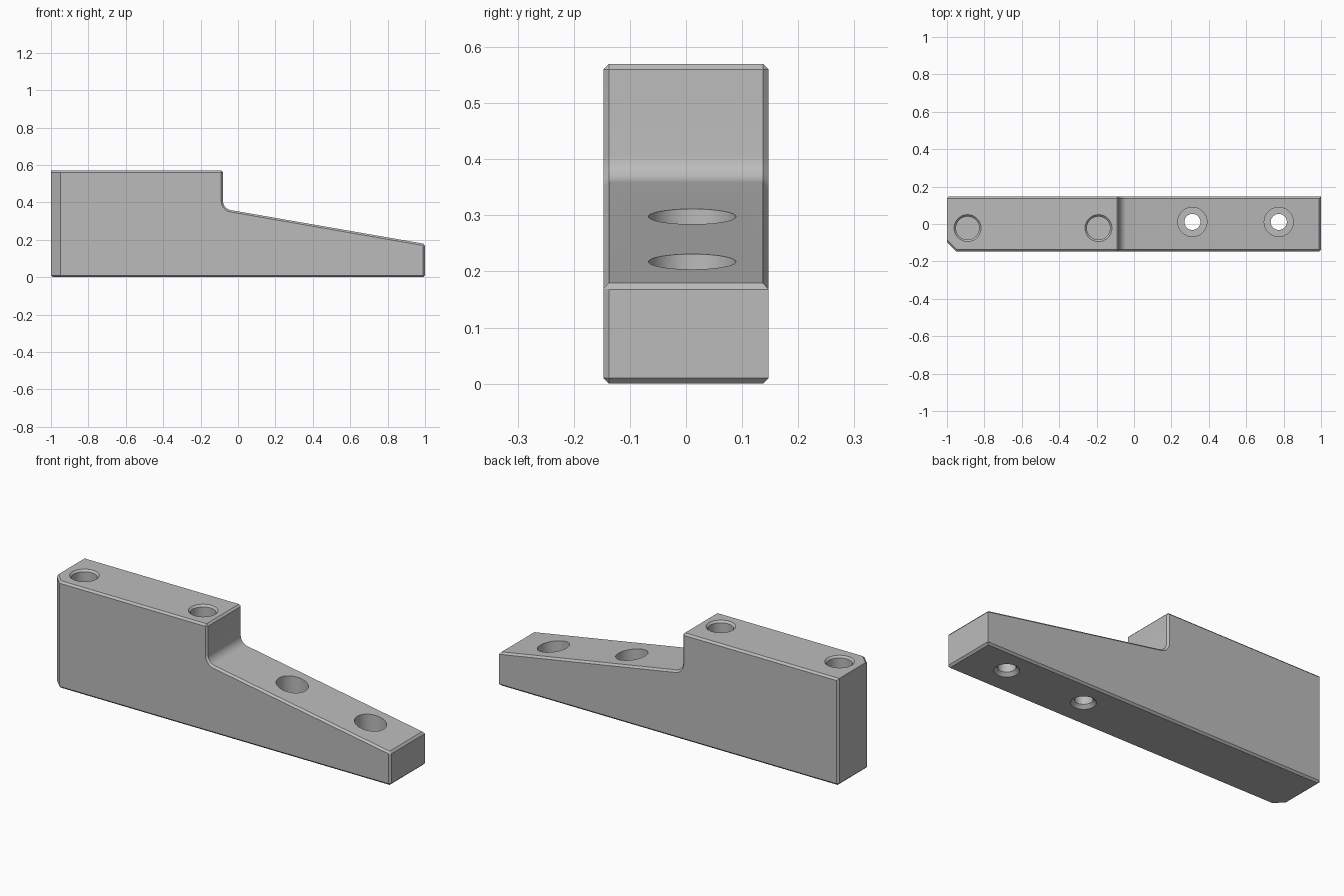
import bpy
import bmesh
import math
from mathutils import Vector

cube = bpy.data.objects.get("Cube")
if cube:
    bpy.data.objects.remove(cube, do_unlink=True)

HALF = 0.147      # half width
TOP = 0.57        # block height
STEP_X = -0.08    # step face
STEP_Z = 0.366    # ramp height at the step
TIP_Z = 0.178     # ramp height at the tip
CHAMFER = 0.01

steel = bpy.data.materials.new("Grey steel")
steel.use_nodes = True
grey = (0.5, 0.5, 0.5, 1)
steel.diffuse_color = grey
steel.node_tree.nodes["Principled BSDF"].inputs["Base Color"].default_value = grey


def make_object(name, bm):
    bmesh.ops.recalc_face_normals(bm, faces=bm.faces)
    mesh = bpy.data.meshes.new(name)
    bm.to_mesh(mesh)
    bm.free()
    mesh.materials.append(steel)
    obj = bpy.data.objects.new(name, mesh)
    bpy.context.collection.objects.link(obj)
    return obj


def mid(e):
    return (e.verts[0].co + e.verts[1].co) / 2


def near(a, b):
    return abs(a - b) < 0.002


def bevel(bm, edges, offset, segments=1):
    bmesh.ops.bevel(bm, geom=edges, offset=offset, offset_type='OFFSET',
                    segments=segments, profile=0.5, affect='EDGES',
                    clamp_overlap=False)
    bm.normal_update()


# Stepped body: side profile extruded across the width
bm = bmesh.new()
profile = [(-1, 0), (1, 0), (1, TIP_Z), (STEP_X, STEP_Z), (STEP_X, TOP), (-1, TOP)]
face = bm.faces.new([bm.verts.new((x, -HALF, z)) for x, z in profile])
ext = bmesh.ops.extrude_face_region(bm, geom=[face])
moved = [v for v in ext["geom"] if isinstance(v, bmesh.types.BMVert)]
bmesh.ops.translate(bm, verts=moved, vec=Vector((0, 2 * HALF, 0)))
bmesh.ops.recalc_face_normals(bm, faces=bm.faces)
bm.normal_update()

# Fillet in the inner corner of the step
bevel(bm, [e for e in bm.edges
           if near(mid(e).x, STEP_X) and near(mid(e).z, STEP_Z) and near(mid(e).y, 0)],
      0.04, 8)
# Large chamfer on the front outer corner
bevel(bm, [e for e in bm.edges if near(mid(e).x, -1) and near(mid(e).y, -HALF)], 0.05)


# Fine chamfers on the remaining sharp edges
def is_fine(e):
    m = mid(e)
    upright = abs((e.verts[0].co - e.verts[1].co).normalized().z) > 0.99
    if e.calc_face_angle(0) < 0.5:
        return False
    if upright and (e.calc_face_angle(0) < 1 or (near(m.x, 1) and m.y > 0)):
        return False
    return not (near(m.x, -1) and near(m.z, TOP))


bevel(bm, [e for e in bm.edges if is_fine(e)], CHAMFER)
body = make_object("stepped_clamp_body", bm)


# Holes: turned cutters from (radius, height) profiles
def cut_hole(name, x, y, outline, sides=48):
    cutter_bm = bmesh.new()
    rings = []
    for r, z in outline:
        rings.append([cutter_bm.verts.new((x + r * math.cos(2 * math.pi * i / sides),
                                           y + r * math.sin(2 * math.pi * i / sides), z))
                      for i in range(sides)])
    for low, high in zip(rings, rings[1:]):
        for i in range(sides):
            j = (i + 1) % sides
            cutter_bm.faces.new((low[i], low[j], high[j], high[i]))
    cutter_bm.faces.new(rings[0])
    cutter_bm.faces.new(rings[-1])
    cutter = make_object(name, cutter_bm)
    cutter.hide_render = True
    mod = body.modifiers.new(name, 'BOOLEAN')
    mod.operation = 'DIFFERENCE'
    mod.solver = 'EXACT'
    mod.object = cutter
    bpy.ops.object.modifier_apply(modifier=name)
    bpy.data.objects.remove(cutter, do_unlink=True)


bpy.ops.object.select_all(action='DESELECT')
body.select_set(True)
bpy.context.view_layer.objects.active = body

# Blind holes in the tall block, with a chamfered rim
for x in (-0.89, -0.19):
    cut_hole("blind_hole", x, -0.022,
             [(0.062, TOP - 0.25), (0.062, TOP - 0.01), (0.072, TOP), (0.072, TOP + 0.1)])

# Counterbored through holes in the ramp, with a chamfer underneath
for x in (0.312, 0.774):
    cut_hole("counterbored_hole", x, 0.011,
             [(0.06, -0.1), (0.06, 0), (0.043, 0.017), (0.043, 0.1),
              (0.078, 0.1), (0.078, 0.6)])

bpy.ops.object.shade_smooth_by_angle(angle=math.radians(25))
